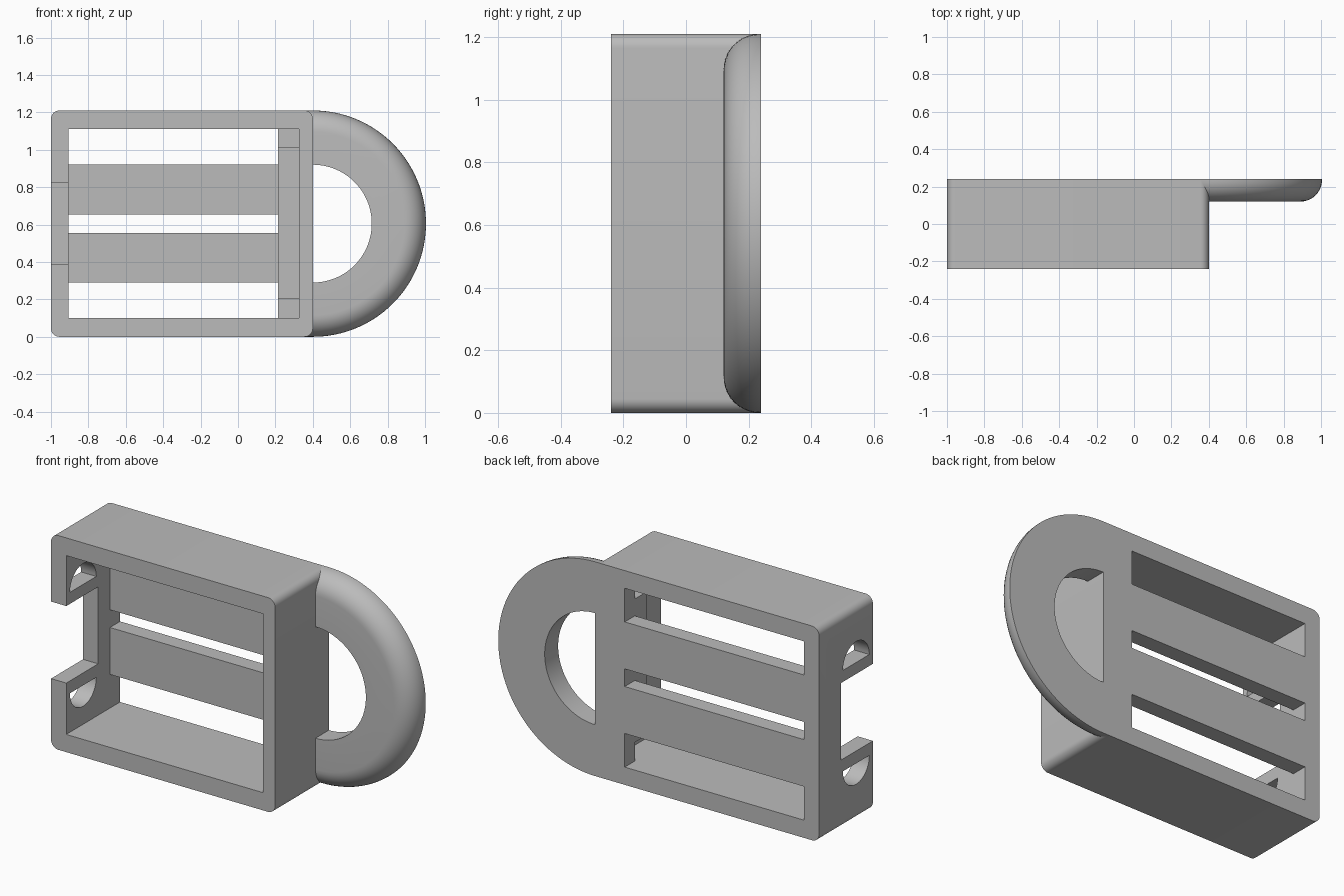
import bpy
import bmesh
import math
from mathutils import Vector

if "Cube" in bpy.data.objects:
    bpy.data.objects.remove(bpy.data.objects["Cube"], do_unlink=True)

grey = bpy.data.materials.new("plain grey")
grey.use_nodes = True
grey.diffuse_color = (0.5, 0.5, 0.5, 1)
grey.node_tree.nodes["Principled BSDF"].inputs["Base Color"].default_value = (0.5, 0.5, 0.5, 1)

WIDTH_END = 0.4      # where the case meets the loop
HEIGHT = 1.21
MID = HEIGHT / 2
FRONT, BACK = -0.24, 0.24


def finish(name, bm):
    bmesh.ops.recalc_face_normals(bm, faces=bm.faces)
    mesh = bpy.data.meshes.new(name)
    bm.to_mesh(mesh)
    bm.free()
    mesh.materials.append(grey)
    obj = bpy.data.objects.new(name, mesh)
    bpy.context.collection.objects.link(obj)
    return obj


def prism(name, points, offset):
    """Extrude a closed outline of 3D points by an offset."""
    bm = bmesh.new()
    face = bm.faces.new([bm.verts.new(p) for p in points])
    new = bmesh.ops.extrude_face_region(bm, geom=[face])["geom"]
    verts = [v for v in new if isinstance(v, bmesh.types.BMVert)]
    bmesh.ops.translate(bm, verts=verts, vec=Vector(offset))
    return finish(name, bm)


def block(name, x0, x1, y0, y1, z0, z1):
    outline = [(x0, y0, z0), (x1, y0, z0), (x1, y0, z1), (x0, y0, z1)]
    return prism(name, outline, (0, y1 - y0, 0))


def activate(obj):
    bpy.ops.object.select_all(action="DESELECT")
    obj.select_set(True)
    bpy.context.view_layer.objects.active = obj


def cut(obj, cutter):
    cutter.hide_render = True
    activate(obj)
    mod = obj.modifiers.new("cut", "BOOLEAN")
    mod.operation, mod.solver, mod.object = "DIFFERENCE", "EXACT", cutter
    bpy.ops.object.modifier_apply(modifier=mod.name)
    bpy.data.objects.remove(cutter, do_unlink=True)


def smooth(obj):
    activate(obj)
    bpy.ops.object.shade_smooth_by_angle(angle=math.radians(30))


def arc(cx, cz, r, start, end, steps):
    for i in range(steps + 1):
        a = math.radians(start + (end - start) * i / steps)
        yield cx + r * math.cos(a), cz + r * math.sin(a)


# Case: rounded rectangle, extruded front to back
R = 0.045
corners = [(-1 + R, R, 180), (WIDTH_END - R, R, 270),
           (WIDTH_END - R, HEIGHT - R, 0), (-1 + R, HEIGHT - R, 90)]
outline = [(x, FRONT, z) for cx, cz, a in corners
           for x, z in arc(cx, cz, R, a, a + 90, 8)]
case = prism("case", outline, (0, BACK - FRONT, 0))

# Front cavity, leaving a thin back panel
cut(case, block("cavity_cutter", -0.905, 0.325, FRONT - 0.1, 0.15, 0.1, 1.11))

# Three slots through the back panel
for z0, z1 in ((0.1, 0.29), (0.555, 0.655), (0.92, 1.11)):
    cut(case, block("slot_cutter", -0.905, 0.215, 0.1, BACK + 0.1, z0, z1))

# Notch in the end wall
cut(case, block("notch_cutter", -1.1, -0.85, FRONT - 0.1, 0.045, 0.39, 0.825))

# Half-round holes above and below the notch
for side in (1, -1):
    half = [(-1.1, y, MID + side * (0.285 + h))
            for y, h in arc(-0.09, 0, 0.118, 0, 180, 24)]
    cut(case, prism("arch_cutter", half, (0.25, 0, 0)))
smooth(case)

# Ledge inside the case beside the loop
block("inner_ledge", 0.215, 0.36, 0.045, 0.18, 0.205, 1.015)

# Loop: rounded section swept half a turn, with short straight ends
OUTER, INNER, LOOP_FRONT, ROUND = MID, 0.315, 0.12, 0.115
section = [(INNER, BACK), (INNER, LOOP_FRONT)]
section += list(arc(OUTER - ROUND, LOOP_FRONT + ROUND, ROUND, -90, 0, 10))
section.append((OUTER, BACK))
path = [(0.34, -90)] + [(WIDTH_END, -90 + 180 * i / 64) for i in range(65)] + [(0.34, 90)]
bm = bmesh.new()
rings = []
for cx, degrees in path:
    a = math.radians(degrees)
    rings.append([bm.verts.new((cx + r * math.cos(a), y, MID + r * math.sin(a)))
                  for r, y in section])
count = len(section)
for a, b in zip(rings, rings[1:]):
    for i in range(count):
        j = (i + 1) % count
        bm.faces.new((a[i], a[j], b[j], b[i]))
bm.faces.new(rings[0])
bm.faces.new(rings[-1])
smooth(finish("strap_loop", bm))
